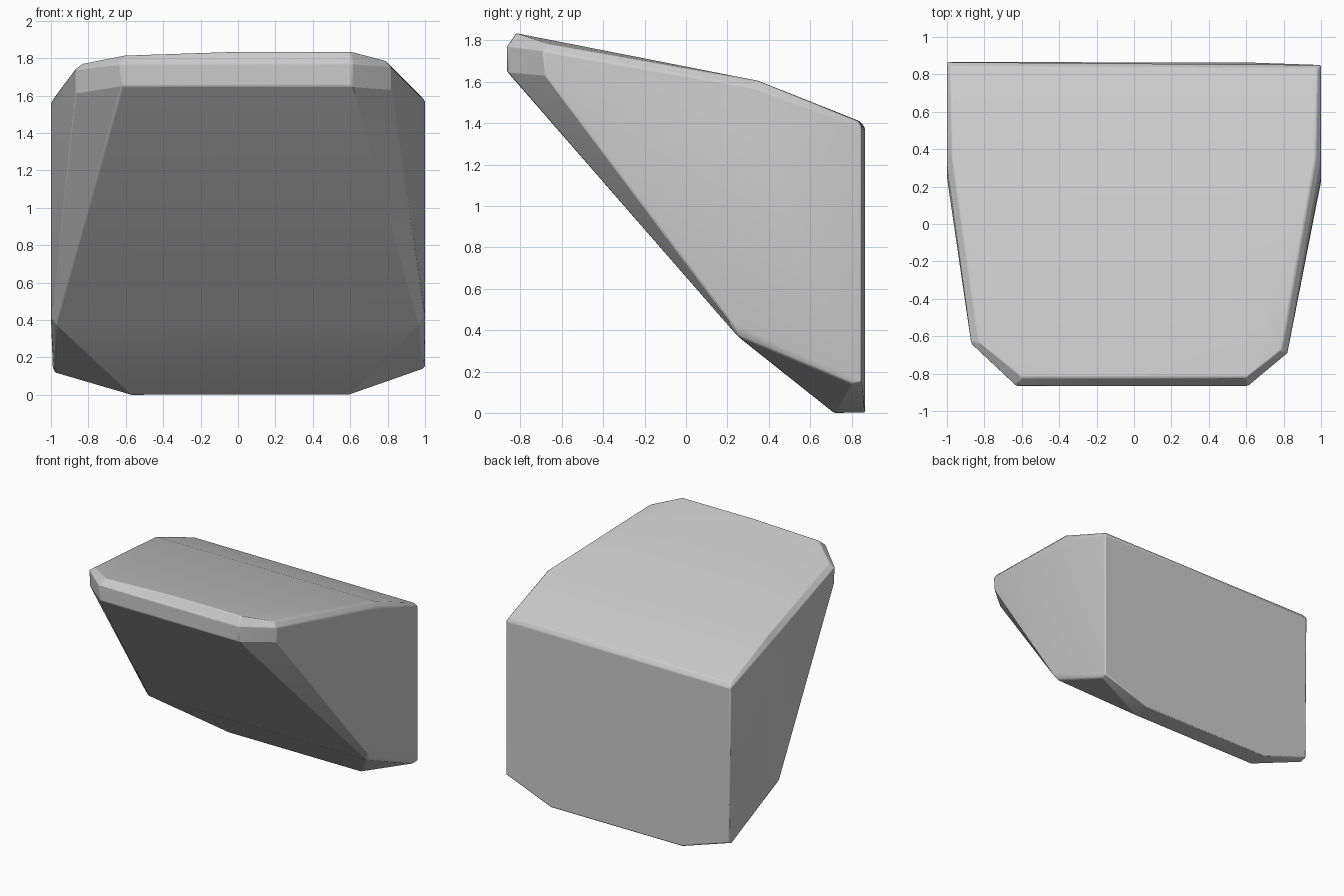
import bpy, bmesh, math

if "Cube" in bpy.data.objects:
    bpy.data.objects.remove(bpy.data.objects["Cube"])

# Faceted boulder: corner points of one convex block, listed per side
left = [
    (-0.60, -0.82, 1.815), (-0.63, -0.865, 1.77), (-0.62, -0.865, 1.65),   # front lip
    (-0.83, -0.63, 1.77), (-0.87, -0.64, 1.74), (-0.87, -0.63, 1.61),      # lip corner
    (-0.97, 0.35, 1.605), (-1, 0.33, 1.56), (-1, 0.25, 1.50),              # top ridge
    (-0.98, 0.84, 1.41), (-1, 0.865, 1.38),                                # back top
    (-0.97, 0.25, 0.37), (-1, 0.25, 0.41),                                 # front knee
    (-0.98, 0.82, 0.12), (-0.99, 0.865, 0.14),                             # lower side
    (-0.57, 0.715, 0), (-0.57, 0.865, 0),                                  # foot
]
right = [
    (0.60, -0.82, 1.835), (0.61, -0.865, 1.77), (0.61, -0.865, 1.65),
    (0.79, -0.67, 1.785), (0.82, -0.69, 1.75), (0.82, -0.68, 1.63),
    (0.97, 0.35, 1.605), (1, 0.34, 1.57), (1, 0.25, 1.50),
    (0.98, 0.835, 1.41), (1, 0.85, 1.38),
    (0.97, 0.25, 0.37), (1, 0.22, 0.43),
    (0.99, 0.80, 0.14), (1, 0.85, 0.15),
    (0.59, 0.715, 0), (0.59, 0.865, 0),
]
middle = [(0, -0.82, 1.835)]

bm = bmesh.new()
for p in left + right + middle:
    bm.verts.new(p)
hull = bmesh.ops.convex_hull(bm, input=bm.verts)
loose = [v for v in bm.verts if not v.link_faces]
bmesh.ops.delete(bm, geom=loose, context='VERTS')
# Merge nearly flat triangles into broad facets
bmesh.ops.dissolve_limit(bm, angle_limit=math.radians(2), verts=bm.verts, edges=bm.edges)
bmesh.ops.recalc_face_normals(bm, faces=bm.faces)

mesh = bpy.data.meshes.new("boulder")
bm.to_mesh(mesh)
bm.free()
boulder = bpy.data.objects.new("boulder", mesh)
bpy.context.collection.objects.link(boulder)

# Slightly worn edges
bevel = boulder.modifiers.new("worn_edges", 'BEVEL')
bevel.width = 0.008
bevel.segments = 2
bevel.limit_method = 'ANGLE'
bevel.angle_limit = math.radians(25)

bpy.context.view_layer.objects.active = boulder
boulder.select_set(True)
bpy.ops.object.shade_smooth_by_angle(angle=math.radians(20))
